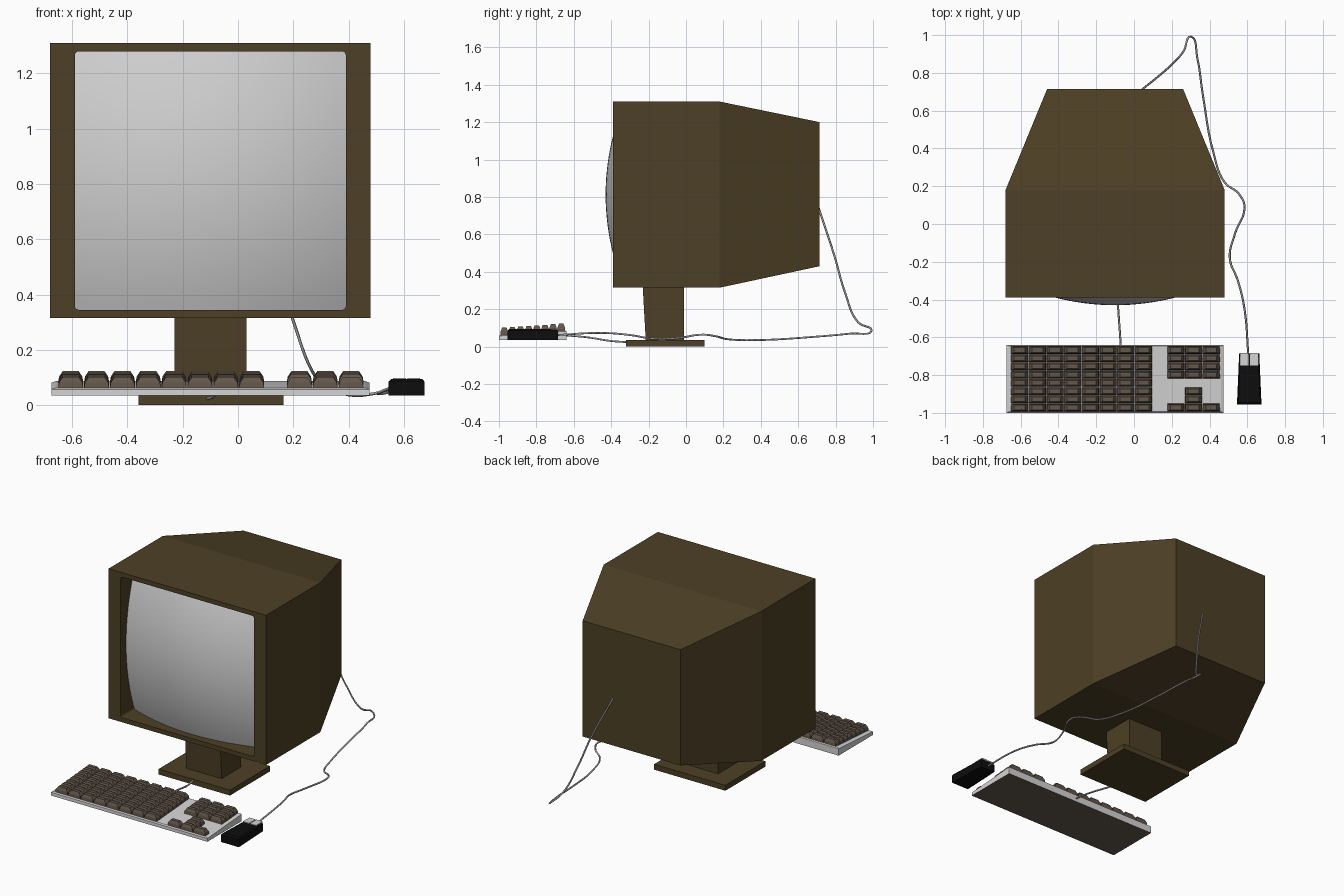
import bpy, bmesh, math
from mathutils import Vector

if "Cube" in bpy.data.objects:
    bpy.data.objects.remove(bpy.data.objects["Cube"])


def material(name, r, g, b):
    m = bpy.data.materials.new(name)
    m.diffuse_color = (r, g, b, 1)
    m.use_nodes = True
    m.node_tree.nodes["Principled BSDF"].inputs["Base Color"].default_value = m.diffuse_color
    return m


BROWN = material("dark olive brown", 0.075, 0.051, 0.019)
PALE = material("pale grey", 0.66, 0.66, 0.66)
GLASS = material("screen grey", 0.62, 0.62, 0.62)
KEY = material("key brown", 0.125, 0.095, 0.070)
BLACK = material("black", 0.004, 0.004, 0.004)
CABLE = material("cable grey", 0.40, 0.40, 0.40)


def finish(name, bm, *mats):
    bmesh.ops.remove_doubles(bm, verts=bm.verts, dist=1e-5)
    bmesh.ops.recalc_face_normals(bm, faces=bm.faces)
    me = bpy.data.meshes.new(name)
    bm.to_mesh(me)
    bm.free()
    ob = bpy.data.objects.new(name, me)
    bpy.context.collection.objects.link(ob)
    for m in mats:
        me.materials.append(m)
    return ob


def loft(bm, rings, cap_start=True, cap_end=True):
    """Skin a list of equal-length point rings."""
    loops = [[bm.verts.new(p) for p in r] for r in rings]
    n = len(loops[0])
    for a, b in zip(loops, loops[1:]):
        for i in range(n):
            j = (i + 1) % n
            bm.faces.new((a[i], a[j], b[j], b[i]))
    if cap_start:
        bm.faces.new(loops[0])
    if cap_end:
        bm.faces.new(loops[-1])


def flat(x0, x1, y0, y1, zf, zb=None):
    """Horizontal rectangle, optionally higher at the back."""
    zb = zf if zb is None else zb
    return [(x0, y0, zf), (x1, y0, zf), (x1, y1, zb), (x0, y1, zb)]


def upright(x0, x1, z0, z1, y, r=0.0, seg=4):
    """Rounded rectangle facing the front, r = corner radius."""
    pts = []
    for k, (cx, cz) in enumerate([(x1 - r, z1 - r), (x0 + r, z1 - r),
                                  (x0 + r, z0 + r), (x1 - r, z0 + r)]):
        for s in range(seg + 1):
            a = math.pi / 2 * (k + s / seg)
            pts.append((cx + r * math.cos(a), y, cz + r * math.sin(a)))
    return pts


# Monitor casing: recessed opening, front box and tapered back
bm = bmesh.new()
loft(bm, [upright(-0.59, 0.39, 0.345, 1.28, -0.23, 0.014),
          upright(-0.59, 0.39, 0.345, 1.28, -0.39, 0.014),
          upright(-0.68, 0.48, 0.315, 1.31, -0.39),
          upright(-0.68, 0.48, 0.315, 1.31, 0.18),
          upright(-0.46, 0.26, 0.43, 1.20, 0.715)], cap_start=False)
finish("monitor_casing", bm, BROWN)

# Domed screen
bm = bmesh.new()
bmesh.ops.create_grid(bm, x_segments=24, y_segments=24, size=1)
for v in bm.verts:
    dx, dz = v.co.x * 0.495, v.co.y * 0.472
    v.co = Vector((-0.10 + dx, -0.43 + (dx * dx + dz * dz) / 2.5, 0.8125 + dz))
for f in bm.faces:
    f.smooth = True
screen = finish("screen", bm, GLASS)
if screen.data.polygons[0].normal.y > 0:
    screen.data.flip_normals()

# Stand
bm = bmesh.new()
loft(bm, [flat(-0.23, 0.03, -0.215, -0.01, 0.03),
          flat(-0.23, 0.03, -0.232, -0.01, 0.33)])
finish("stand_neck", bm, BROWN)
bm = bmesh.new()
loft(bm, [flat(-0.36, 0.165, -0.32, 0.10, 0), flat(-0.36, 0.165, -0.32, 0.10, 0.036)])
finish("stand_base", bm, BROWN)

# Keyboard body: wedge with a bevelled rim and a brown underside
bm = bmesh.new()
loft(bm, [flat(-0.675, 0.475, -1.0, -0.64, 0.035),
          flat(-0.675, 0.475, -1.0, -0.64, 0.057, 0.082),
          flat(-0.66, 0.46, -0.993, -0.647, 0.063, 0.087)])
body = finish("keyboard_body", bm, PALE, KEY)
for p in body.data.polygons:
    p.material_index = 1 if p.normal.z < -0.9 else 0

# Keys: main block, number block and arrow cluster
main_x = [-0.605 + 0.0935 * i for i in range(8)]
pad_x = [0.222 + 0.0935 * i for i in range(3)]
spots = [(x, r) for x in main_x for r in range(8)]
spots += [(x, r) for x in pad_x for r in (0, 1, 2, 3, 7)]
spots += [(pad_x[1], 5), (pad_x[1], 6)]
bm = bmesh.new()
for x, row in spots:
    y = -0.667 - 0.0435 * row
    z = 0.083 - 0.0031 * row
    rings = []
    for w, d, h in ((0.0455, 0.0205, 0), (0.042, 0.019, 0.021), (0.029, 0.012, 0.040)):
        rings.append(flat(x - w, x + w, y - d, y + d, z + h))
    loft(bm, rings)
finish("keys", bm, KEY)

# Mouse with two buttons
bm = bmesh.new()
loft(bm, [flat(0.545, 0.675, -0.955, -0.685, 0.035),
          flat(0.545, 0.675, -0.955, -0.685, 0.085),
          flat(0.553, 0.667, -0.945, -0.690, 0.094)])
for v in bm.verts:  # narrower toward the cable
    if v.co.y > -0.8:
        v.co.x = 0.61 + (v.co.x - 0.61) * 0.82
finish("mouse_body", bm, BLACK)
for side, x0, x1 in (("left", 0.561, 0.607), ("right", 0.613, 0.659)):
    bm = bmesh.new()
    loft(bm, [flat(x0, x1, -0.75, -0.682, 0.090), flat(x0, x1, -0.75, -0.682, 0.098)])
    finish("mouse_button_" + side, bm, PALE)


# Cables
def cable(name, pts):
    cu = bpy.data.curves.new(name, "CURVE")
    cu.dimensions = "3D"
    cu.bevel_depth = 0.0055
    cu.bevel_resolution = 1
    cu.resolution_u = 6
    cu.use_fill_caps = True
    sp = cu.splines.new("BEZIER")
    sp.bezier_points.add(len(pts) - 1)
    for bp, p in zip(sp.bezier_points, pts):
        bp.co = p
        bp.handle_left_type = bp.handle_right_type = "AUTO"
    cu.materials.append(CABLE)
    bpy.context.collection.objects.link(bpy.data.objects.new(name, cu))


cable("mouse_cable", [
    (0.605, -0.69, 0.062), (0.585, -0.45, 0.073), (0.55, -0.30, 0.062),
    (0.507, -0.18, 0.043), (0.535, -0.05, 0.045), (0.585, 0.09, 0.064),
    (0.555, 0.16, 0.055), (0.48, 0.22, 0.040), (0.42, 0.38, 0.035),
    (0.365, 0.68, 0.052), (0.335, 0.88, 0.070), (0.302, 0.992, 0.085),
    (0.265, 0.92, 0.13), (0.205, 0.85, 0.29), (0.145, 0.795, 0.48),
    (0.04, 0.71, 0.74)])
cable("keyboard_cable", [
    (-0.07, -0.645, 0.060), (-0.078, -0.53, 0.050),
    (-0.09, -0.40, 0.030), (-0.11, -0.315, 0.024)])
